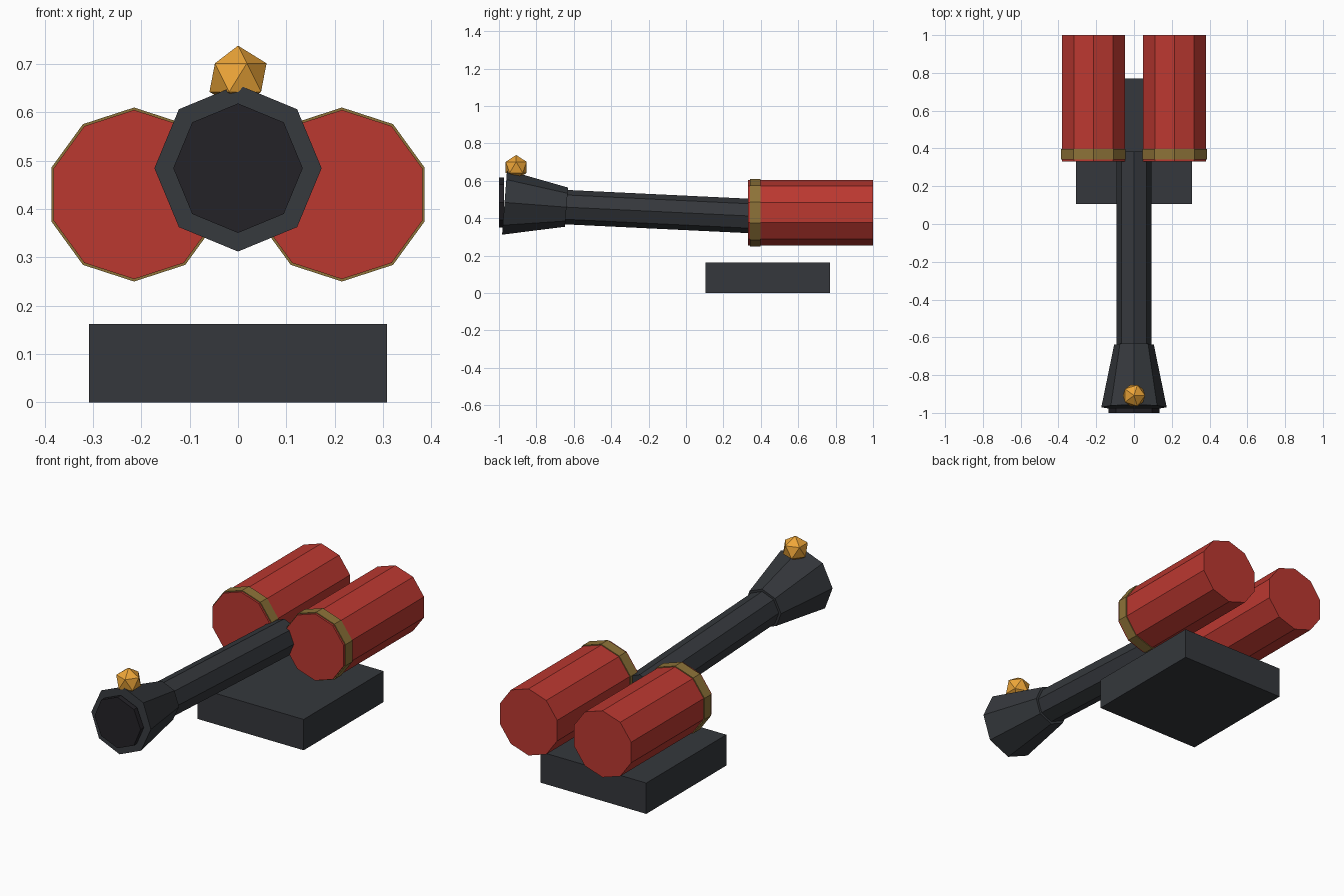
import bpy
from math import atan2, hypot

if "Cube" in bpy.data.objects:
    bpy.data.objects.remove(bpy.data.objects["Cube"])


def material(name, rgb):
    m = bpy.data.materials.new(name)
    m.diffuse_color = (*rgb, 1)
    m.use_nodes = True
    m.node_tree.nodes["Principled BSDF"].inputs["Base Color"].default_value = m.diffuse_color
    return m


CHARCOAL = material("charcoal", (0.035, 0.039, 0.045))
BLACK = material("soot_black", (0.017, 0.016, 0.02))
RED = material("tank_red", (0.50, 0.04, 0.03))
BRASS = material("brass", (0.27, 0.17, 0.04))
GOLD = material("pilot_gold", (0.85, 0.38, 0.04))


def finish(name, mat):
    ob = bpy.context.object
    ob.name = name
    ob.data.materials.append(mat)
    return ob


def tube(name, mat, sides, x, back, front, r_back, r_front):
    """Flat-sided tube between two (y, z) points, with a corner at the top."""
    dy, dz = back[0] - front[0], front[1] - back[1]
    bpy.ops.mesh.primitive_cone_add(
        vertices=sides, radius1=r_back, radius2=r_front, depth=hypot(dy, dz),
        location=(x, (back[0] + front[0]) / 2, (back[1] + front[1]) / 2),
        rotation=(atan2(dy, dz), 0, 0))
    return finish(name, mat)


# Base block
bpy.ops.mesh.primitive_cube_add(size=1, location=(0, 0.4375, 0.081))
base = finish("base_block", CHARCOAL)
base.scale = (0.616, 0.665, 0.162)

# Twin fuel tanks with brass bands
for side, x in (("left", -0.215), ("right", 0.215)):
    tube(side + "_tank", RED, 10, x, (1.0, 0.43), (0.332, 0.43), 0.175, 0.175)
    tube(side + "_band", BRASS, 10, x, (0.398, 0.43), (0.342, 0.43), 0.18, 0.18)

# Slightly raised barrel, flared nozzle and dark muzzle
tube("barrel", CHARCOAL, 8, 0, (0.38, 0.410), (-0.66, 0.460), 0.092, 0.092)
tube("nozzle", CHARCOAL, 8, 0, (-0.639, 0.459), (-0.970, 0.4845), 0.105, 0.173)
tube("muzzle", BLACK, 8, 0, (-0.973, 0.4845), (-1.0, 0.4845), 0.134, 0.134)

# Pilot light on top of the nozzle
bpy.ops.mesh.primitive_ico_sphere_add(subdivisions=1, radius=0.066,
                                      location=(0, -0.908, 0.672))
finish("pilot_light", GOLD)
